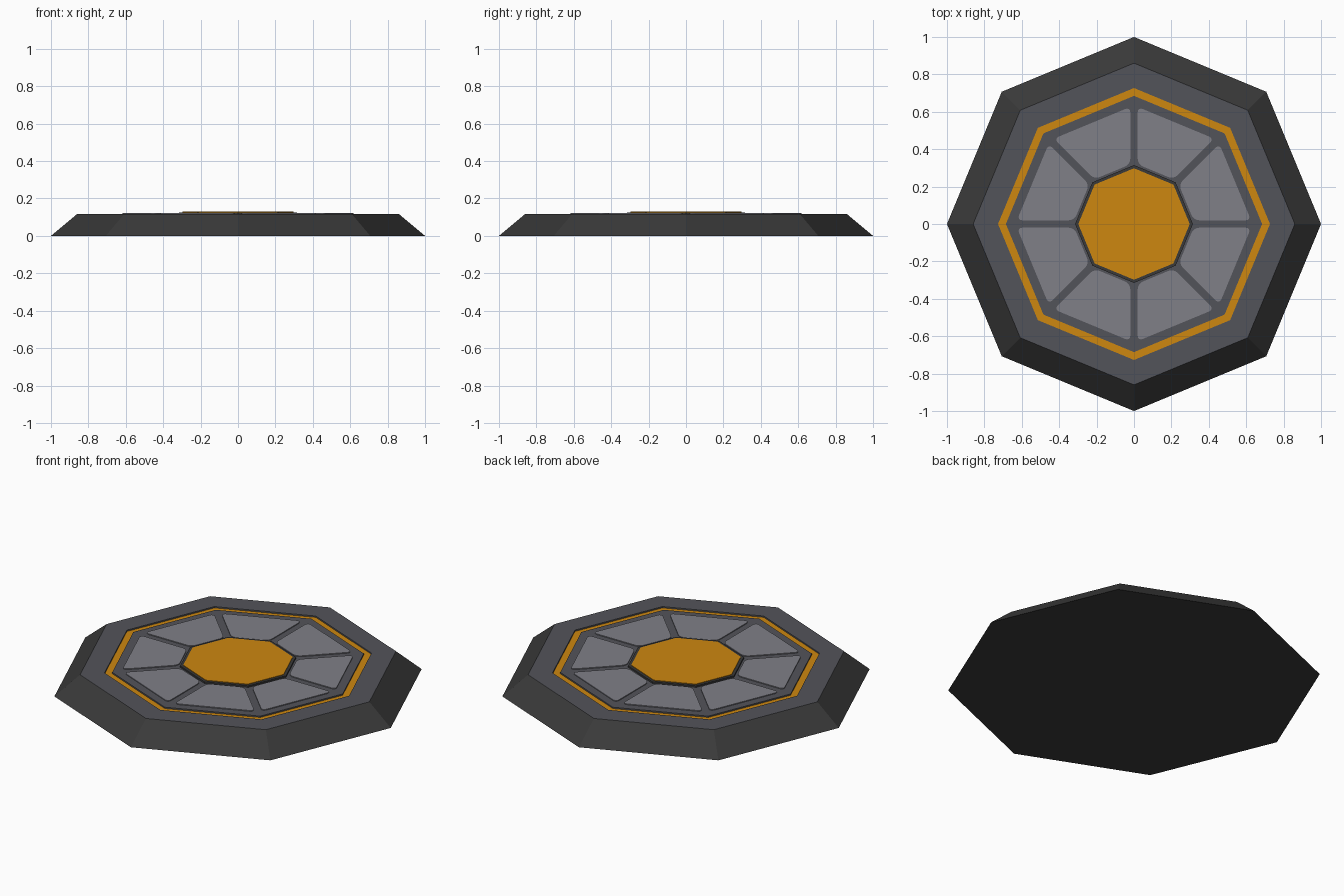
import bpy, bmesh, math
from mathutils import Vector

if "Cube" in bpy.data.objects:
    bpy.data.objects.remove(bpy.data.objects["Cube"])


def mat(name, rgb):
    m = bpy.data.materials.new(name)
    m.diffuse_color = (*rgb, 1)
    m.use_nodes = True
    m.node_tree.nodes["Principled BSDF"].inputs["Base Color"].default_value = m.diffuse_color
    return m


DARK = mat("dark_charcoal", (0.042, 0.042, 0.042))
SLATE = mat("slate_grey", (0.086, 0.088, 0.102))
PANEL = mat("panel_grey", (0.215, 0.215, 0.245))
ORANGE = mat("amber_orange", (0.61, 0.245, 0.005))


def finish(bm, name, mats):
    bmesh.ops.recalc_face_normals(bm, faces=bm.faces)
    me = bpy.data.meshes.new(name)
    bm.to_mesh(me)
    bm.free()
    for m in mats:
        me.materials.append(m)
    ob = bpy.data.objects.new(name, me)
    bpy.context.collection.objects.link(ob)
    return ob


def octagon_loft(name, profile, bands, mats):
    """Stack octagons (radius, z); bands = material of each band, last = top cap."""
    bm = bmesh.new()
    rings = [[bm.verts.new((r * math.cos(i * math.pi / 4), r * math.sin(i * math.pi / 4), z))
              for i in range(8)] for r, z in profile]
    bm.faces.new(rings[0][::-1])
    for k in range(len(rings) - 1):
        a, b = rings[k], rings[k + 1]
        for i in range(8):
            j = (i + 1) % 8
            bm.faces.new((a[i], a[j], b[j], b[i])).material_index = bands[k]
    bm.faces.new(rings[-1]).material_index = bands[-1]
    return finish(bm, name, mats)


TOP = 0.117

# Sloped base with a shallow amber groove sunk into its top
octagon_loft("base",
             [(1, 0), (0.86, TOP), (0.727, TOP), (0.727, TOP - 0.008),
              (0.685, TOP - 0.008), (0.685, TOP)],
             [0, 1, 1, 2, 1, 1], [DARK, SLATE, ORANGE])

# Centre hub: dark surround and amber plate
octagon_loft("hub_surround", [(0.315, TOP - 0.01), (0.315, 0.126)], [0, 0], [DARK])
octagon_loft("hub_plate", [(0.298, 0.122), (0.298, 0.129)], [0, 0], [ORANGE])


# Eight rounded wedge panels
def panel(index):
    gap, r_in, r_out = 0.02, 0.327, 0.634
    half = math.pi / 8
    mid = (2 * index + 1) * half
    bm = bmesh.new()
    pts = []
    for r, side in ((r_in, -1), (r_out, -1), (r_out, 1), (r_in, 1)):
        x = r * math.cos(half)                       # along the wedge's middle
        y = side * (x * math.tan(half) - gap / math.cos(half))
        pts.append(bm.verts.new((x * math.cos(mid) - y * math.sin(mid),
                                 x * math.sin(mid) + y * math.cos(mid), TOP - 0.005)))
    bm.faces.new(pts)
    bmesh.ops.bevel(bm, geom=list(bm.verts), offset=0.028, segments=4,
                    profile=0.5, affect='VERTICES')
    ext = bmesh.ops.extrude_face_region(bm, geom=list(bm.faces))
    for v in ext["geom"]:
        if isinstance(v, bmesh.types.BMVert):
            v.co += Vector((0, 0, 0.010))
    finish(bm, f"panel_{index + 1}", [PANEL])


for n in range(8):
    panel(n)
